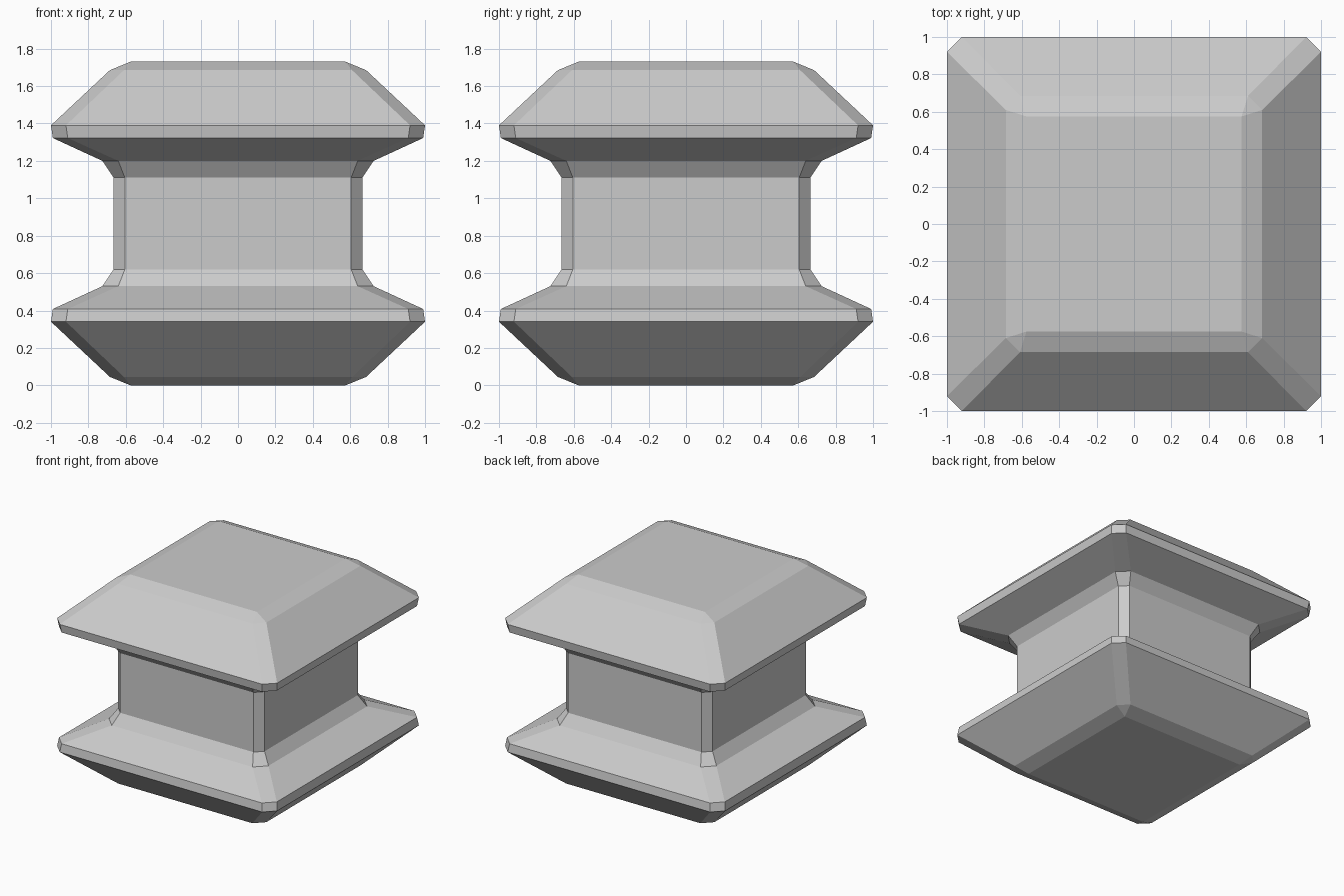
import bpy, bmesh

if "Cube" in bpy.data.objects:
    bpy.data.objects.remove(bpy.data.objects["Cube"])

# Lower half profile: (z, half width, half length of the flat side between corner chamfers)
lower = [
    (0.0, 0.575, 0.575),
    (0.045, 0.685, 0.61),
    (0.34, 1.0, 0.92),
    (0.408, 0.99, 0.91),
    (0.53, 0.725, 0.64),
    (0.62, 0.665, 0.605),
]
HEIGHT = 1.73
profile = lower + [(HEIGHT - z, w, f) for z, w, f in reversed(lower)]


def ring(bm, z, w, f):
    """Square ring with chamfered corners."""
    pts = [(w, -f), (w, f), (f, w), (-f, w), (-w, f), (-w, -f), (-f, -w), (f, -w)]
    return [bm.verts.new((x, y, z)) for x, y in pts]


# Spool: flared caps joined by a narrow square waist
bm = bmesh.new()
rings = [ring(bm, *level) for level in profile]
for a, b in zip(rings, rings[1:]):
    for i in range(8):
        j = (i + 1) % 8
        bm.faces.new((a[i], a[j], b[j], b[i]))
bm.faces.new(list(reversed(rings[0])))
bm.faces.new(rings[-1])
# Collapse the end rings to plain squares
bmesh.ops.remove_doubles(bm, verts=bm.verts, dist=0.0005)
bmesh.ops.recalc_face_normals(bm, faces=bm.faces)

mesh = bpy.data.meshes.new("square_spool")
bm.to_mesh(mesh)
bm.free()
obj = bpy.data.objects.new("square_spool", mesh)
bpy.context.collection.objects.link(obj)
